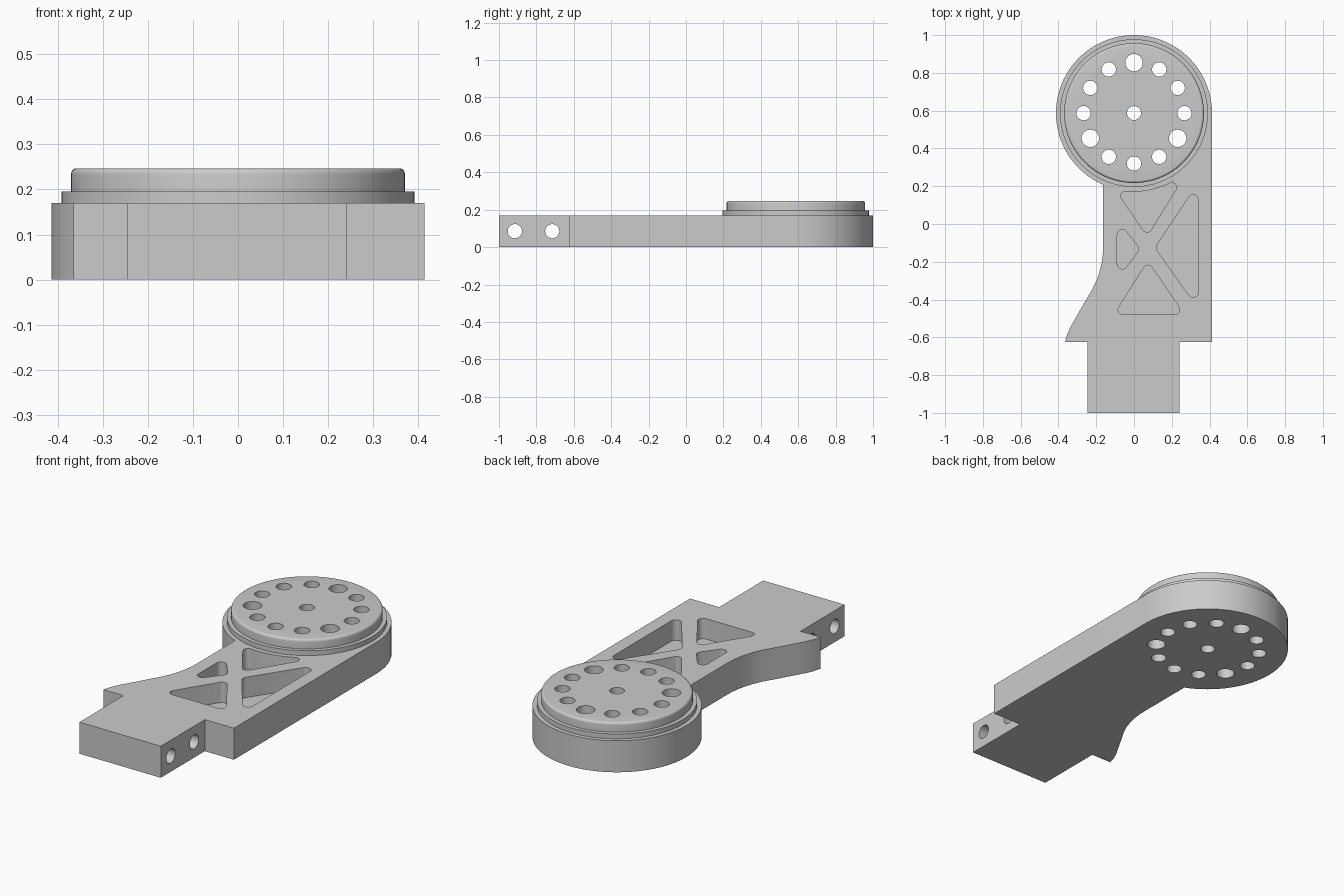
import bpy, bmesh, math
from mathutils import Vector

if "Cube" in bpy.data.objects:
    bpy.data.objects.remove(bpy.data.objects["Cube"])

HUB_Y, HUB_R = 0.587, 0.413      # hub centre and outer radius
BODY_H = 0.17                    # arm thickness
FLOOR = 0.06                     # pocket floor height

grey = bpy.data.materials.new("machined grey")
grey.diffuse_color = (0.6, 0.6, 0.6, 1)
grey.use_nodes = True
grey.node_tree.nodes["Principled BSDF"].inputs["Base Color"].default_value = grey.diffuse_color


def finish(name, bm):
    bmesh.ops.recalc_face_normals(bm, faces=bm.faces)
    me = bpy.data.meshes.new(name)
    bm.to_mesh(me)
    bm.free()
    me.materials.append(grey)
    ob = bpy.data.objects.new(name, me)
    bpy.context.collection.objects.link(ob)
    return ob


def prism(name, outline, z0, z1):
    bm = bmesh.new()
    low = [bm.verts.new((x, y, z0)) for x, y in outline]
    high = [bm.verts.new((x, y, z1)) for x, y in outline]
    bm.faces.new(low[::-1])
    bm.faces.new(high)
    for i in range(len(low)):
        j = (i + 1) % len(low)
        bm.faces.new((low[i], low[j], high[j], high[i]))
    return finish(name, bm)


def arc(cx, cy, r, a0, a1, n):
    return [(cx + r * math.cos(math.radians(a0 + (a1 - a0) * i / n)),
             cy + r * math.sin(math.radians(a0 + (a1 - a0) * i / n))) for i in range(n + 1)]


def offset(centres, r):
    """Round outward offset of a counter-clockwise loop of corner centres."""
    out, n = [], len(centres)
    for i in range(n):
        p, c, q = (Vector(centres[j % n]) for j in (i - 1, i, i + 1))
        d0, d1 = c - p, q - c
        a0 = math.atan2(-d0.x, d0.y)
        a1 = math.atan2(-d1.x, d1.y)
        turn = (a1 - a0 + math.pi) % (2 * math.pi) - math.pi
        if turn > 0.2:
            out += arc(c.x, c.y, r, math.degrees(a0), math.degrees(a0 + turn), 8)
        else:
            mid = a0 + turn / 2
            out.append((c.x + r * math.cos(mid), c.y + r * math.sin(mid)))
    return out


def cut(target, cutters):
    bpy.context.view_layer.objects.active = target
    for c in cutters:
        m = target.modifiers.new("cut", "BOOLEAN")
        m.operation, m.solver, m.object = "DIFFERENCE", "EXACT", c
        bpy.ops.object.modifier_apply(modifier=m.name)


def smooth(ob):
    bpy.ops.object.select_all(action="DESELECT")
    ob.select_set(True)
    bpy.context.view_layer.objects.active = ob
    bpy.ops.object.shade_smooth_by_angle(angle=math.radians(32))


# Arm: tongue, shoulders, round hub end and curved flank
neck = -0.163
a_end = 360 + math.degrees(math.atan2(-math.sqrt(HUB_R**2 - neck**2), neck))
flank = [(neck, -0.1), (-0.165, -0.16), (-0.171, -0.205), (-0.182, -0.25), (-0.197, -0.295),
         (-0.218, -0.34), (-0.262, -0.415), (-0.305, -0.49), (-0.335, -0.542),
         (-0.352, -0.58), (-0.365, -0.625)]
outline = [(-0.245, -1), (0.24, -1), (0.24, -0.625), (HUB_R, -0.625)]
outline += arc(0, HUB_Y, HUB_R, 0, a_end, 72) + flank + [(-0.245, -0.625)]
arm = prism("arm", outline, 0, BODY_H)

# Hub cap: stepped ring and raised disc with rounded rim
profile = [(0.391, BODY_H), (0.391, 0.196), (0.37, 0.196)]
profile += arc(0.357, 0.234, 0.013, 0, 90, 5)
bm = bmesh.new()
N = 96
rings = [[bm.verts.new((r * math.cos(2 * math.pi * i / N),
                        HUB_Y + r * math.sin(2 * math.pi * i / N), z)) for i in range(N)]
         for r, z in profile]
for lo, hi in zip(rings, rings[1:]):
    for i in range(N):
        bm.faces.new((lo[i], lo[(i + 1) % N], hi[(i + 1) % N], hi[i]))
bm.faces.new(rings[0])
bm.faces.new(rings[-1])
cap = finish("hub_cap", bm)

# Bolt circle, every fourth hole larger, plus the centre hole
bolt_holes = [prism("centre_hole_cutter", arc(0, HUB_Y, 0.037, 0, 348.75, 31), -0.1, 0.4)]
for k in range(12):
    a = math.radians(30 * k)
    r = 0.046 if k % 4 == 3 else 0.038
    bolt_holes.append(prism("bolt_hole_cutter", arc(
        0.267 * math.cos(a), HUB_Y + 0.267 * math.sin(a), r, 0, 348.75, 31), -0.1, 0.4))

# Lightening pockets, the first one following the hub
hub_side = arc(0, HUB_Y, 0.441, -63, -95.8, 10)
pockets = [([(0.069, -0.018)] + hub_side, 0.025),
           ([(0.313, 0.127), (0.146, -0.125), (0.313, -0.361)], 0.028),
           ([(-0.062, -0.056), (-0.062, -0.211), (-0.003, -0.132)], 0.027),
           ([(0.074, -0.244), (-0.058, -0.453), (0.216, -0.453)], 0.026)]
pocket_cutters = [prism("pocket_cutter", offset(c, r), FLOOR, 0.3) for c, r in pockets]

# Cross holes through the tongue
cross = []
for y in (-0.915, -0.715):
    c = prism("cross_hole_cutter", arc(0, 0, 0.038, 0, 348.75, 31), -0.5, 0.5)
    c.rotation_euler = (0, math.pi / 2, 0)
    c.location = (0, y, BODY_H / 2)
    cross.append(c)
bpy.context.view_layer.update()

cut(arm, bolt_holes + pocket_cutters + cross)
cut(cap, bolt_holes)
for c in bolt_holes + pocket_cutters + cross:
    bpy.data.objects.remove(c)
smooth(arm)
smooth(cap)
